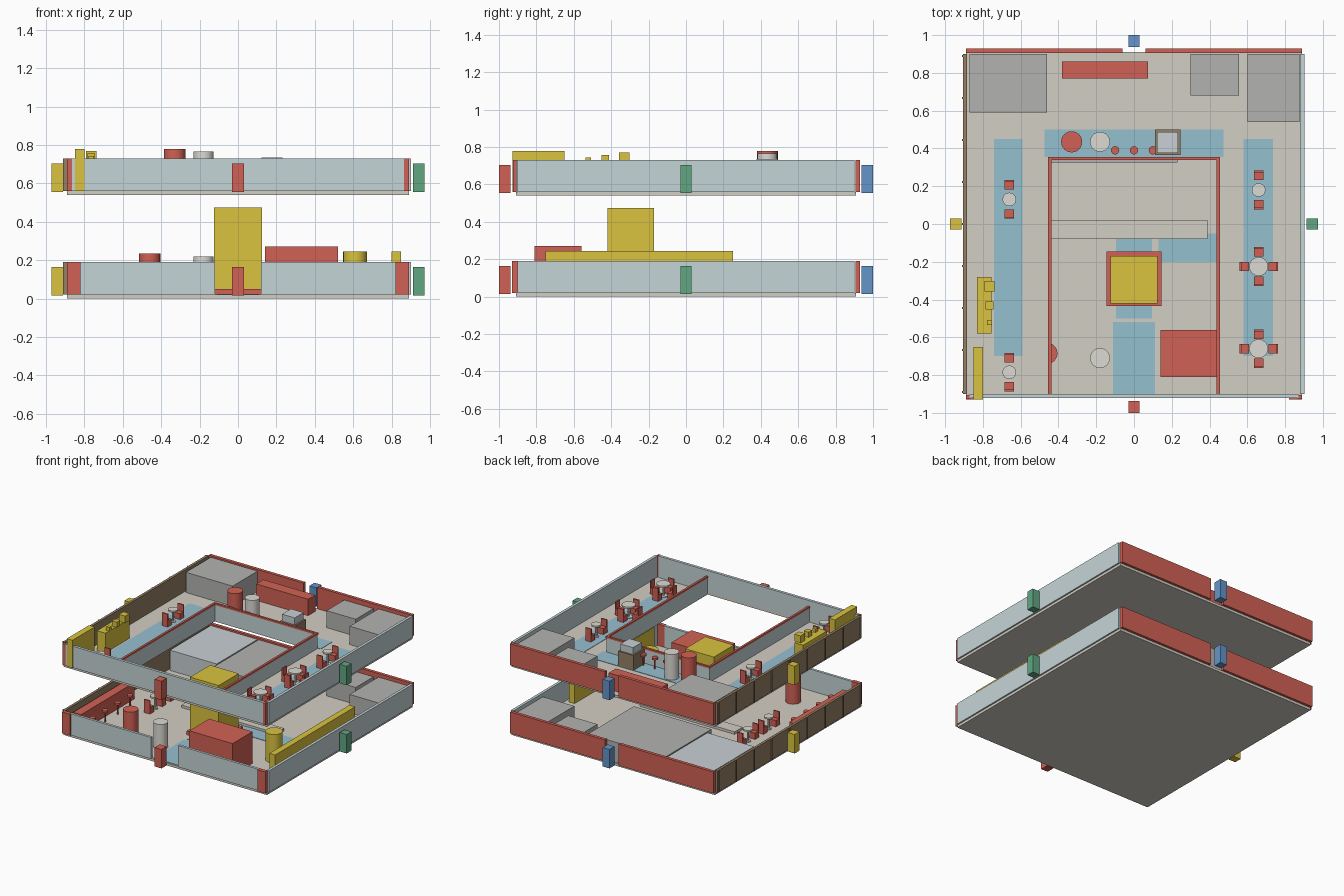
import bpy, math

if "Cube" in bpy.data.objects:
    bpy.data.objects.remove(bpy.data.objects["Cube"])


def material(name, rgb):
    m = bpy.data.materials.new(name)
    m.diffuse_color = (*rgb, 1)
    m.use_nodes = True
    m.node_tree.nodes["Principled BSDF"].inputs["Base Color"].default_value = m.diffuse_color
    return m


RED = material("red", (0.64, 0.12, 0.09))
YELLOW = material("yellow", (0.70, 0.55, 0.05))
GLASS = material("pale_glass", (0.56, 0.66, 0.68))
BEIGE = material("beige", (0.65, 0.62, 0.55))
WHITE = material("off_white", (0.72, 0.70, 0.65))
BLUE = material("path_blue", (0.30, 0.53, 0.63))
BROWN = material("timber", (0.30, 0.22, 0.13))
GREY = material("block_grey", (0.45, 0.45, 0.44))
PALE = material("block_pale", (0.58, 0.63, 0.66))
GREEN = material("marker_green", (0.12, 0.38, 0.22))
DEEP = material("marker_blue", (0.13, 0.30, 0.58))


def box(name, x0, x1, y0, y1, z0, z1, mat):
    """Axis aligned box given by its limits."""
    bpy.ops.mesh.primitive_cube_add(size=1, location=((x0 + x1) / 2, (y0 + y1) / 2, (z0 + z1) / 2))
    o = bpy.context.object
    o.name = name
    o.scale = (x1 - x0, y1 - y0, z1 - z0)
    bpy.ops.object.transform_apply(location=False, rotation=False, scale=True)
    o.data.materials.append(mat)
    return o


def cyl(name, x, y, r, z0, z1, mat, n=24):
    bpy.ops.mesh.primitive_cylinder_add(vertices=n, radius=r, depth=z1 - z0, location=(x, y, (z0 + z1) / 2))
    o = bpy.context.object
    o.name = name
    o.data.materials.append(mat)
    bpy.ops.object.shade_smooth_by_angle()
    return o


def stool(x, y, f):
    cyl("stool_post", x, y, 0.006, f, f + 0.08, RED, 10)
    cyl("stool_seat", x, y, 0.022, f + 0.08, f + 0.095, RED, 16)


def table(x, y, f, r=0.036, chairs=2):
    cyl("table_foot", x, y, r * 0.6, f, f + 0.008, WHITE, 16)
    cyl("table_post", x, y, 0.008, f, f + 0.09, WHITE, 10)
    cyl("table_top", x, y, r, f + 0.09, f + 0.102, WHITE)
    # chairs face the table, backs on the outside
    for i in range(chairs):
        a = math.pi / 2 + i * 2 * math.pi / chairs
        dx, dy = round(math.cos(a)), round(math.sin(a))
        cx, cy = x + dx * 0.077, y + dy * 0.077
        box("chair_seat", cx - .025, cx + .025, cy - .025, cy + .025, f, f + 0.05, RED)
        bx, by = cx + dx * 0.02, cy + dy * 0.02
        hx, hy = (0.005, 0.025) if dx else (0.025, 0.005)
        box("chair_back", bx - hx, bx + hx, by - hy, by + hy, f + 0.05, f + 0.105, RED)


def shell(f):
    """Outer walls, direction markers and corner blocks shared by both floors."""
    t = f + 0.17
    box("timber_wall", -.905, -.885, -.9, .9, f, t, BROWN)
    for i in range(9):
        y = -0.89 + i * 0.2225
        box("timber_fin", -.911, -.904, y - .005, y + .005, f, t, BROWN)
    box("right_glass_wall", .88, .902, -.9, .9, f, t, GLASS)
    for s in (-1, 1):
        box("back_wall", *sorted((s * .06, s * .89)), .905, .93, f, t, RED)
    m0, m1 = f - 0.005, f + 0.145
    box("front_marker", -.03, .03, -1, -.937, m0, m1, RED)
    box("back_marker", -.03, .03, .937, 1, m0, m1, DEEP)
    box("left_marker", -.973, -.912, -.03, .03, m0, m1, YELLOW)
    box("right_marker", .912, .973, -.03, .03, m0, m1, GREEN)
    box("corner_block", .6, .875, .54, .9, f, f + 0.145, GREY)
    box("side_block", .3, .555, .68, .9, f, f + 0.135, GREY)


# ---------- lower floor ----------
F = 0.02
box("lower_slab", -.89, .89, -.91, .91, 0, F, BEIGE)
shell(F)
for s in (-1, 1):
    box("front_glass_wall", *sorted((s * .12, s * .82)), -.92, -.9, F, F + .17, GLASS)
    box("front_corner_panel", *sorted((s * .82, s * .89)), -.93, -.9, F, F + .17, RED)
for b in ((-.11, .11, -.9, -.52), (-.095, .095, -.5, -.06), (.13, .6, -.2, -.05)):
    box("lower_path", *b, F, F + .003, BLUE)
box("low_platform", -.44, .39, -.08, .02, F, F + .02, BEIGE)
box("pale_block", -.87, -.46, .39, .9, F, F + .16, PALE)
box("middle_block", -.45, .23, .325, .9, F, F + .16, GREY)
box("tower_plinth", -.145, .145, -.435, -.145, F, .05, RED)
box("tower", -.125, .125, -.42, -.17, .05, .475, YELLOW)
box("red_block", .14, .52, -.81, -.56, F, .27, RED)
box("long_display", .80, .85, -.75, .25, F, .245, YELLOW)
cyl("yellow_drum", .61, -.42, .062, F, .245, YELLOW)
cyl("red_drum", -.46, -.685, .055, F, .235, RED)
cyl("white_drum", -.18, -.71, .053, F, .22, WHITE)
box("bar_counter", -.87, -.80, -.82, -.15, F, .15, RED)
for i in range(4):
    stool(-.75, -.745 + i * .155, F)
table(-.585, -.2, F)
table(-.585, .06, F)

# ---------- upper floor ----------
F = 0.56
# slab as four strips around the open void
for b in ((-.89, -.45, -.91, .91), (.45, .89, -.91, .91), (-.45, .45, .35, .91), (-.45, .45, -.91, -.9)):
    box("upper_slab", *b, .54, F, BEIGE)
shell(F)
box("front_glass_wall", -.87, .87, -.922, -.9, F, F + .17, GLASS)
for s in (-1, 1):
    box("front_corner_panel", *sorted((s * .865, s * .89)), -.925, -.905, F, F + .17, RED)
# balustrade around the void with a red cap
for b in ((-.45, -.442, -.9, .35), (.442, .45, -.9, .35), (-.45, .45, .342, .35)):
    box("void_glass", *b, .54, .675, GLASS)
for b in ((-.455, -.438, -.9, .34), (.438, .455, -.9, .34), (-.455, .455, .338, .355)):
    box("void_rail", *b, .672, .686, RED)
for b in ((-.74, -.59, -.7, .45), (.58, .735, -.7, .45), (-.475, .475, .355, .5)):
    box("upper_path", *b, F, F + .003, BLUE)
box("large_block", -.87, -.46, .59, .9, F, .72, GREY)
box("back_counter", -.38, .075, .77, .86, F, .69, RED)
cyl("red_drum", -.33, .435, .056, F, .78, RED)
cyl("white_drum", -.18, .435, .053, F, .765, WHITE)
for x in (-.1, 0, .1):
    stool(x, .39, F)
box("kiosk_base", .11, .245, .365, .5, F, .68, BROWN)
box("kiosk_top", .122, .233, .377, .488, .68, .735, PALE)
# yellow displays on the left
box("corner_display", -.85, -.80, -.928, -.65, F, .78, YELLOW)
box("display_counter", -.83, -.755, -.58, -.28, F, .715, YELLOW)
for y, s in ((-.33, .055), (-.432, .042), (-.522, .028)):
    box("display_cube", -.765 - s / 2, -.765 + s / 2, y - s / 2, y + s / 2, .715, .715 + s, YELLOW)
# cafe tables
for x, y in ((-.66, .13), (-.66, -.785), (.66, .18)):
    table(x, y, F)
for y in (-.225, -.66):
    table(.66, y, F, .05, 4)
